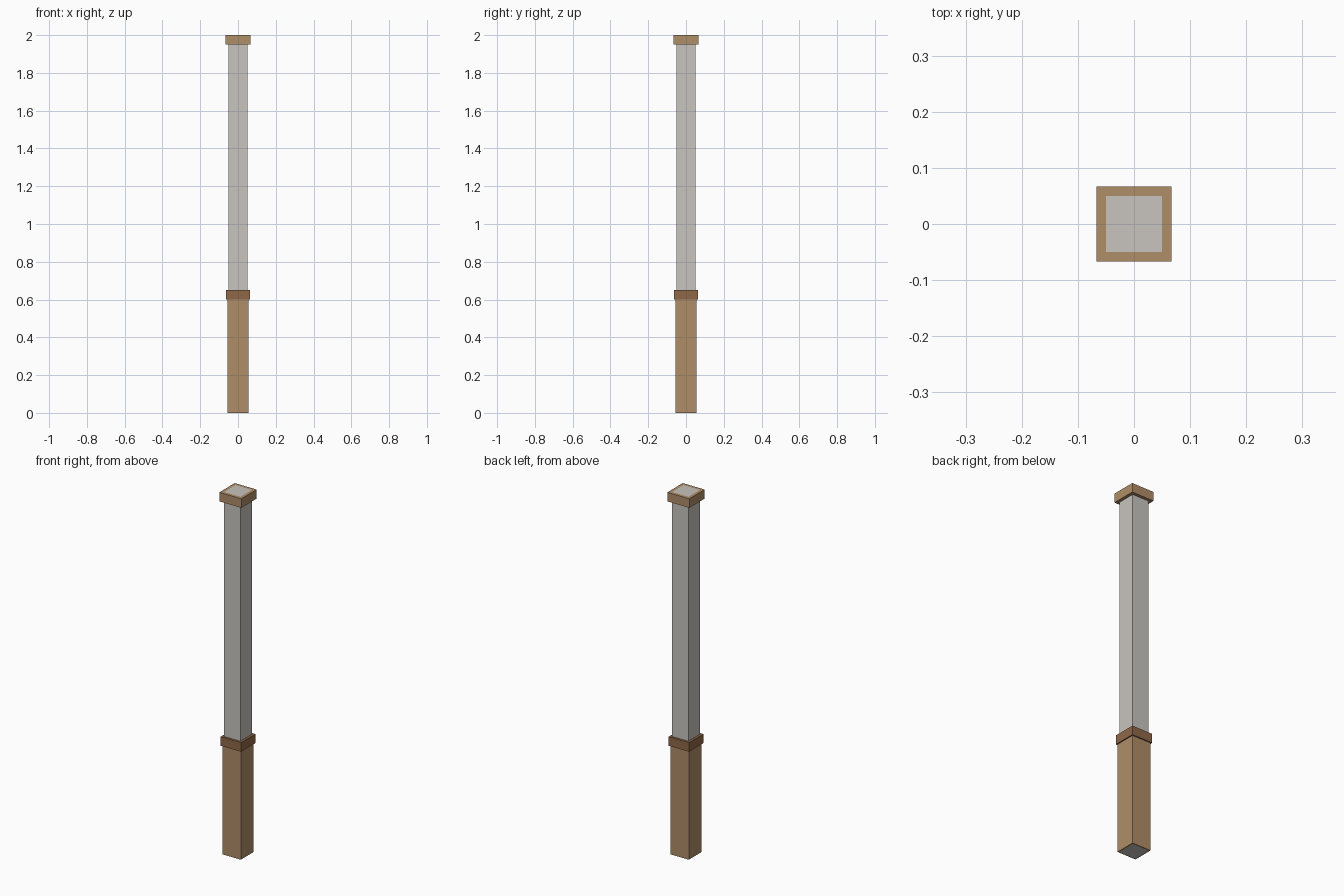
import bpy, bmesh

if "Cube" in bpy.data.objects:
    bpy.data.objects.remove(bpy.data.objects["Cube"])


def material(name, rgb):
    m = bpy.data.materials.new(name)
    m.diffuse_color = (*rgb, 1.0)
    m.use_nodes = True
    m.node_tree.nodes["Principled BSDF"].inputs["Base Color"].default_value = m.diffuse_color
    return m


def make_object(name, bm, mat):
    bmesh.ops.recalc_face_normals(bm, faces=bm.faces)
    mesh = bpy.data.meshes.new(name)
    bm.to_mesh(mesh)
    bm.free()
    mesh.materials.append(mat)
    obj = bpy.data.objects.new(name, mesh)
    bpy.context.collection.objects.link(obj)
    return obj


def square(bm, half, z):
    return [bm.verts.new((x * half, y * half, z))
            for x, y in ((-1, -1), (1, -1), (1, 1), (-1, 1))]


def post(name, half, z0, z1, mat):
    """Solid square post."""
    bm = bmesh.new()
    lo, hi = square(bm, half, z0), square(bm, half, z1)
    bm.faces.new(lo)
    bm.faces.new(hi)
    for i in range(4):
        j = (i + 1) % 4
        bm.faces.new((lo[i], lo[j], hi[j], hi[i]))
    return make_object(name, bm, mat)


def sleeve(name, inner, outer, z0, z1, mat):
    """Square tube wrapped around the post."""
    bm = bmesh.new()
    loops = [square(bm, outer, z0), square(bm, outer, z1),
             square(bm, inner, z1), square(bm, inner, z0)]
    for k in range(4):
        a, b = loops[k], loops[(k + 1) % 4]
        for i in range(4):
            j = (i + 1) % 4
            bm.faces.new((a[i], a[j], b[j], b[i]))
    return make_object(name, bm, mat)


plaster = material("pale grey plaster", (0.578, 0.555, 0.523))
tan_wood = material("tan wood", (0.434, 0.266, 0.138))
brown_wood = material("brown wood", (0.275, 0.138, 0.065))

CORE = 0.05
# Core post runs the full height; its ends show inside the sleeves
post("column_core", CORE, 0.0, 2.0, plaster)
# Wooden cladding, rail and cap
sleeve("base_cladding", CORE, 0.0565, 0.0, 0.60, tan_wood)
sleeve("rail_collar", CORE, 0.0625, 0.60, 0.65, brown_wood)
sleeve("top_cap", CORE, 0.067, 1.95, 2.0, tan_wood)
